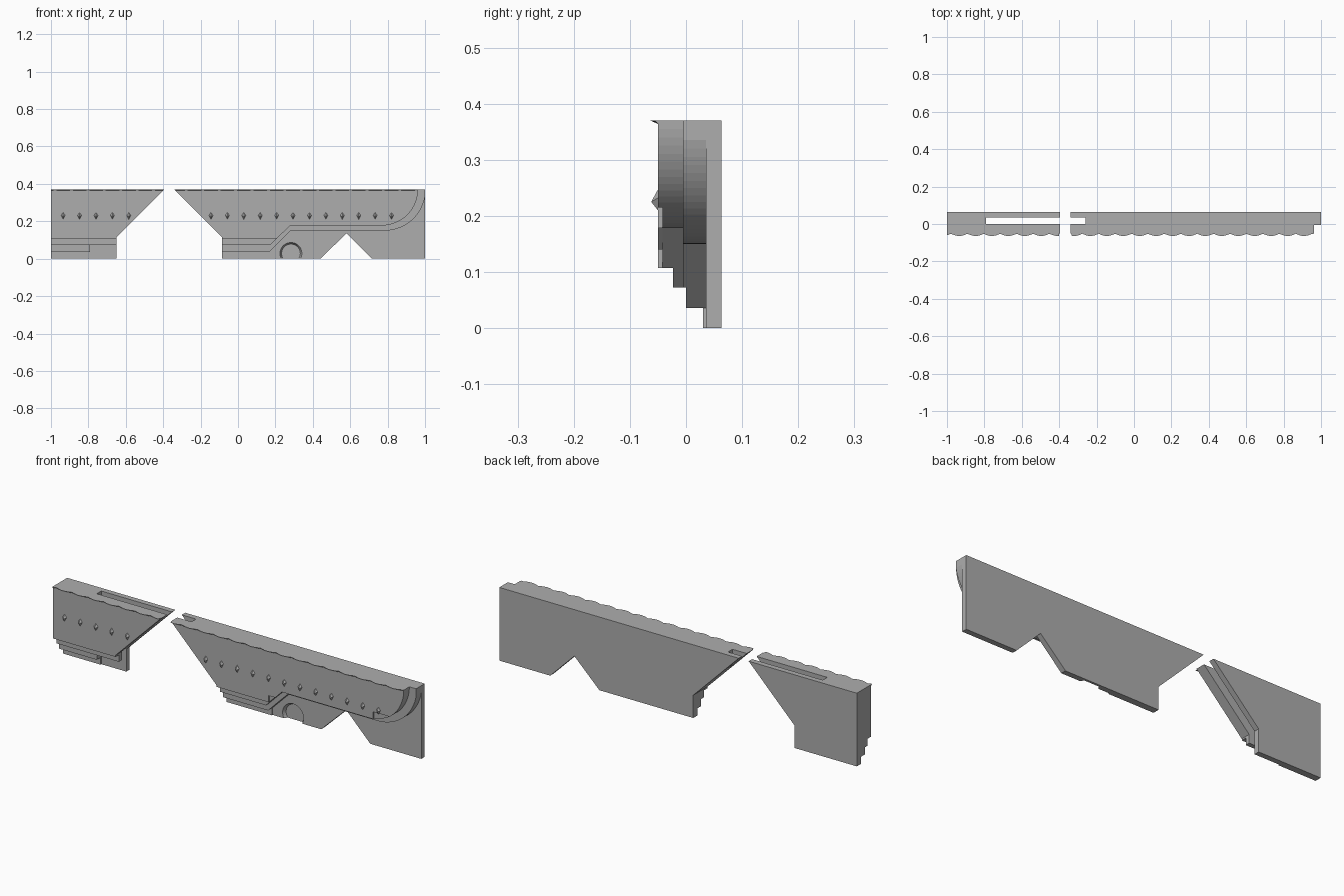
import bpy, bmesh, math

cube = bpy.data.objects.get("Cube")
if cube:
    bpy.data.objects.remove(cube)

TOP, BACK, FRONT = 0.37, 0.0635, -0.05
STEP = 0.0878          # spacing of studs and scallops
FIRST = -0.935

grey = bpy.data.materials.new("stone_grey")
grey.use_nodes = True
grey.diffuse_color = (0.42, 0.42, 0.42, 1)
grey.node_tree.nodes["Principled BSDF"].inputs["Base Color"].default_value = (0.42, 0.42, 0.42, 1)


def finish(name, bm):
    bmesh.ops.recalc_face_normals(bm, faces=bm.faces[:])
    me = bpy.data.meshes.new(name)
    bm.to_mesh(me)
    bm.free()
    me.materials.append(grey)
    ob = bpy.data.objects.new(name, me)
    bpy.context.scene.collection.objects.link(ob)
    return ob


def slab(name, outline, y0, y1):
    """Extrude an x-z outline from y0 to y1."""
    bm = bmesh.new()
    face = bm.faces.new([bm.verts.new((x, y0, z)) for x, z in outline])
    out = bmesh.ops.extrude_face_region(bm, geom=[face])
    moved = [v for v in out["geom"] if isinstance(v, bmesh.types.BMVert)]
    bmesh.ops.translate(bm, verts=moved, vec=(0, y1 - y0, 0))
    return finish(name, bm)


def arc(cx, r, start, end, n=20):
    """Curve sweeping up to the right, centred at the top edge."""
    return [(cx + r * math.cos(a), TOP + r * math.sin(a))
            for a in (math.radians(start + (end - start) * i / n) for i in range(n + 1))]


# Left piece: stepped layers, with a slot behind the front layers
def left_outline(bottom, slotted=False):
    if slotted:
        return [(-1, bottom), (-0.79, bottom), (-0.79, TOP), (-1, TOP)]
    return [(-1, bottom), (-0.65, bottom), (-0.65, 0.115), (-0.395, TOP), (-1, TOP)]


slab("left_back_wall", left_outline(0), 0.036, BACK)
slab("left_lower_tier", left_outline(0, True), 0.03, 0.036)
slab("left_middle_tier", left_outline(0.036, True), 0, 0.03)
slab("left_upper_tier", left_outline(0.072), -0.023, 0)
slab("left_front_tier", left_outline(0.107), FRONT, -0.023)

# Right piece: back wall with a triangular notch
wall = slab("right_back_wall",
            [(-0.085, 0), (0.44, 0), (0.58, 0.135), (0.715, 0), (1, 0),
             (1, TOP), (-0.34, TOP), (-0.085, 0.115)], 0.036, BACK)

# Round recess in the back wall
bm = bmesh.new()
bmesh.ops.create_cone(bm, cap_ends=True, segments=48, radius1=0.066, radius2=0.05, depth=0.03)
cutter = finish("recess_cutter", bm)
cutter.rotation_euler = (-math.pi / 2, 0, 0)
cutter.location = (0.283, 0.037, 0.028)
cutter.hide_render = True
cutter.hide_set(True)
mod = wall.modifiers.new("recess", 'BOOLEAN')
mod.object = cutter
mod.operation = 'DIFFERENCE'
mod.solver = 'EXACT'

# Right piece: layers following the ramp and the sweeping end
front_curve = arc(0.77, 0.192, -90, 0)
inner_curve = arc(0.783, 0.22, -90, -9) + [(1, TOP)]


def right_start(slotted):
    if slotted:
        return [(-0.26, TOP), (-0.26, 0.29), (-0.085, 0.115)]
    return [(-0.34, TOP), (-0.085, 0.115)]


def right_outline(bottom, ramp, level, curve, slotted=False):
    foot = [(max(bottom, 0.036) + ramp, bottom)]
    if bottom < 0.036:
        foot.append((0.036 + ramp, 0.036))
    return right_start(slotted) + [(-0.085, bottom)] + foot + [(level + ramp, level)] + curve


inner = (0.132, 0.15, inner_curve)
outer = (0.10, 0.178, front_curve)
slab("right_lower_tier", right_outline(0, *inner, True), 0.03, 0.036)
slab("right_middle_tier", right_outline(0.036, *inner, True), 0, 0.03)
slab("right_upper_tier_inner", right_outline(0.072, *inner), -0.005, 0)
slab("right_upper_tier_outer", right_outline(0.072, *outer), -0.023, -0.005)
slab("right_front_tier", right_outline(0.107, *outer), -0.042, -0.023)

# Thin facing with square steps at both bends
steps = [(-0.085, 0.107), (0.207, 0.107), (0.207, 0.14), (0.243, 0.14), (0.28, 0.178),
         (0.79, 0.178), (0.79, 0.215), (0.85, 0.215)]
slab("right_facing", right_start(False) + steps + [p for p in front_curve if p[0] > 0.88],
     FRONT, -0.042)

# Scalloped cornice along the top front edge
def cornice(name, x0, x1):
    bm = bmesh.new()
    n = round((x1 - x0) / STEP * 12)
    rows = []
    for i in range(n + 1):
        x = x0 + (x1 - x0) * i / n
        out = 0.002 + 0.012 * abs(math.cos(math.pi * (x - FIRST) / STEP))
        rows.append([bm.verts.new(p) for p in
                     ((x, FRONT, TOP), (x, FRONT - out, TOP), (x, FRONT, TOP - 0.006))])
    for a, b in zip(rows, rows[1:]):
        for j in range(3):
            k = (j + 1) % 3
            bm.faces.new((a[j], a[k], b[k], b[j]))
    bm.faces.new(rows[0])
    bm.faces.new(rows[-1][::-1])
    finish(name, bm)


cornice("left_cornice", -1, -0.4)
cornice("right_cornice", -0.335, 0.96)

# Row of small pointed studs
for i in list(range(5)) + list(range(9, 21)):
    bm = bmesh.new()
    x = FIRST + STEP * i
    ring = [bm.verts.new((x + dx, FRONT, z)) for dx, z in
            ((0, 0.247), (-0.011, 0.232), (0, 0.21), (0.011, 0.232))]
    tip = bm.verts.new((x, FRONT - 0.012, 0.225))
    for j in range(4):
        bm.faces.new((ring[j], ring[(j + 1) % 4], tip))
    bm.faces.new(ring[::-1])
    finish(f"stud_{i}", bm)
